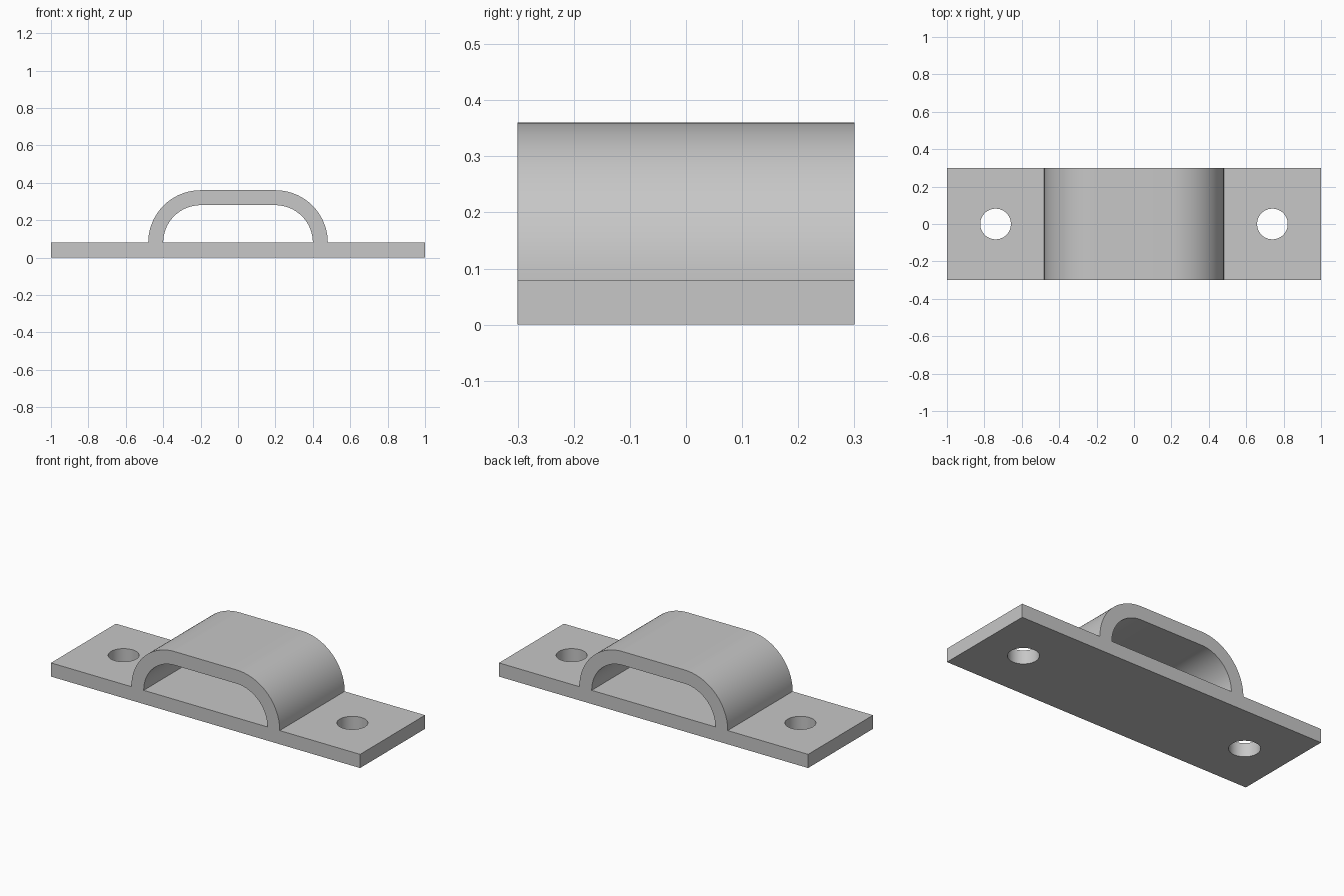
import bpy, bmesh
from math import sin, cos, pi, radians

DEPTH = 0.6        # front to back
PLATE = 0.08       # base plate thickness
WALL = 0.08        # loop wall thickness
STEPS = 32         # segments per rounded corner

default = bpy.data.objects.get("Cube")
if default:
    bpy.data.objects.remove(default, do_unlink=True)

grey = bpy.data.materials.new("grey metal")
grey.use_nodes = True
colour = (0.57, 0.57, 0.57, 1)
grey.diffuse_color = colour
grey.node_tree.nodes["Principled BSDF"].inputs["Base Color"].default_value = colour


def add_object(name, bm):
    bmesh.ops.recalc_face_normals(bm, faces=bm.faces)
    mesh = bpy.data.meshes.new(name)
    bm.to_mesh(mesh)
    bm.free()
    mesh.materials.append(grey)
    obj = bpy.data.objects.new(name, mesh)
    bpy.context.collection.objects.link(obj)
    return obj


def activate(obj):
    bpy.ops.object.select_all(action="DESELECT")
    obj.select_set(True)
    bpy.context.view_layer.objects.active = obj


# Base plate
bm = bmesh.new()
bmesh.ops.create_cube(bm, size=1)
bmesh.ops.scale(bm, vec=(2, DEPTH, PLATE), verts=bm.verts)
bmesh.ops.translate(bm, vec=(0, 0, PLATE / 2), verts=bm.verts)
plate = add_object("base_plate", bm)

# Screw holes, one at each end
for side in (-1, 1):
    bm = bmesh.new()
    bmesh.ops.create_cone(bm, cap_ends=True, segments=64,
                          radius1=0.082, radius2=0.082, depth=0.4)
    bmesh.ops.translate(bm, vec=(side * 0.74, 0, 0), verts=bm.verts)
    cutter = add_object("hole_cutter", bm)
    cutter.hide_render = True
    activate(plate)
    cut = plate.modifiers.new("screw_hole", "BOOLEAN")
    cut.operation = "DIFFERENCE"
    cut.solver = "EXACT"
    cut.object = cutter
    bpy.ops.object.modifier_apply(modifier=cut.name)
    bpy.data.objects.remove(cutter, do_unlink=True)


# Strap loop: two quarter rounds joined by a flat top
def arch_point(side, angle, radius):
    return (side * (0.2 + radius * cos(angle)), PLATE + radius * sin(angle))


angles = [i * pi / 2 / STEPS for i in range(STEPS + 1)]
path = [(1, a) for a in angles] + [(-1, a) for a in reversed(angles)]
bm = bmesh.new()
rings = []
for side, angle in path:
    ring = []
    for radius, y in ((0.2 + WALL, -1), (0.2 + WALL, 1), (0.2, 1), (0.2, -1)):
        x, z = arch_point(side, angle, radius)
        ring.append(bm.verts.new((x, y * DEPTH / 2, z)))
    rings.append(ring)
for a, b in zip(rings, rings[1:]):
    for i in range(4):
        j = (i + 1) % 4
        bm.faces.new((a[i], a[j], b[j], b[i]))
for end in (rings[0], rings[-1]):
    bm.faces.new(end)
loop = add_object("strap_loop", bm)

for obj in (plate, loop):
    activate(obj)
    bpy.ops.object.shade_smooth_by_angle(angle=radians(30))
